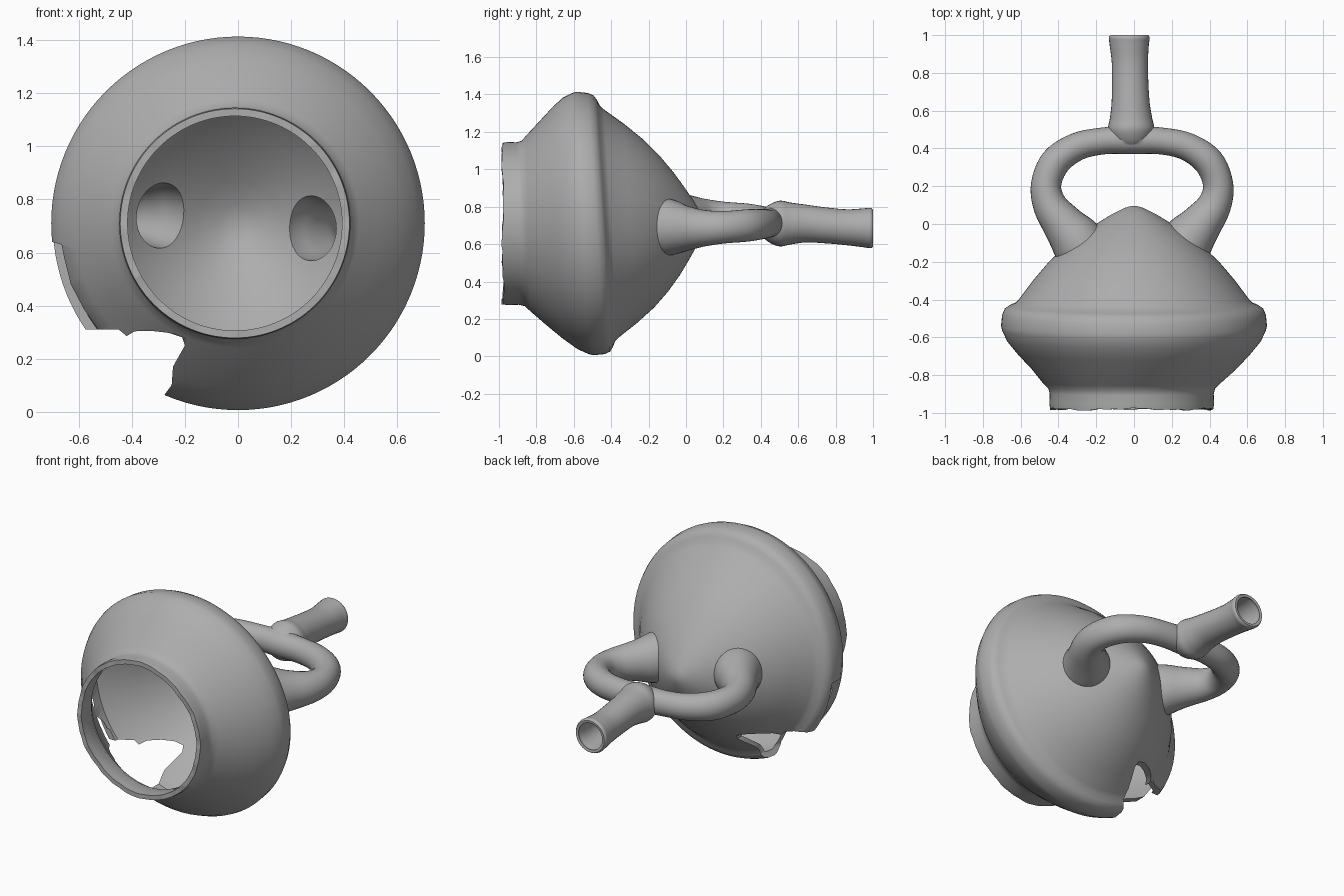
import bpy, bmesh, math
from mathutils import Vector

if "Cube" in bpy.data.objects:
    bpy.data.objects.remove(bpy.data.objects["Cube"])

CZ = 0.71
clay = bpy.data.materials.new("grey clay")
clay.diffuse_color = (0.42, 0.42, 0.42, 1)
clay.use_nodes = True
clay.node_tree.nodes["Principled BSDF"].inputs["Base Color"].default_value = clay.diffuse_color


def mesh_from_rings(name, rings):
    """Closed solid from equal rings, capped with a fan at both ends."""
    bm = bmesh.new()
    loops = [[bm.verts.new(p) for p in ring] for ring in rings]
    n = len(loops[0])
    for a, b in zip(loops, loops[1:]):
        for i in range(n):
            j = (i + 1) % n
            bm.faces.new((a[i], a[j], b[j], b[i]))
    for loop in (loops[0], loops[-1]):
        c = bm.verts.new(sum((v.co for v in loop), Vector()) / n)
        for i in range(n):
            bm.faces.new((loop[i], loop[(i + 1) % n], c))
    bmesh.ops.recalc_face_normals(bm, faces=bm.faces)
    me = bpy.data.meshes.new(name)
    bm.to_mesh(me)
    bm.free()
    me.materials.append(clay)
    ob = bpy.data.objects.new(name, me)
    bpy.context.collection.objects.link(ob)
    return ob


def spline(pts, steps=5):
    """Catmull-Rom through tuples of any length."""
    pts = [Vector(p) for p in pts]
    ext = [2 * pts[0] - pts[1]] + pts + [2 * pts[-1] - pts[-2]]
    out = []
    for k in range(len(pts) - 1):
        p0, p1, p2, p3 = ext[k:k + 4]
        for s in range(steps):
            t = s / steps
            out.append(0.5 * (2 * p1 + (p2 - p0) * t + (2 * p0 - 5 * p1 + 4 * p2 - p3) * t * t
                              + (3 * p1 - p0 - 3 * p2 + p3) * t ** 3))
    return out + [pts[-1]]


def lathe(name, profile, n=112, ragged=0.0):
    """Turn (y, r) points about the lying axis, with the ridge leaning slightly."""
    rings = []
    for k, (y, r) in enumerate(profile):
        ring = []
        for i in range(n):
            a = 2 * math.pi * i / n
            lean = -0.045 * r / 0.7 * math.sin(a) * min(1, max(0, (y + 1) / 0.4))
            chip = ragged * (math.sin(5 * a) + 0.6 * math.sin(13 * a + 1) + 0.4 * math.sin(29 * a)) if k == 0 else 0
            shift = -0.012 if y < -0.8 else 0
            ring.append((r * math.cos(a) + shift, y + lean + chip, CZ + r * math.sin(a)))
        rings.append(ring)
    return mesh_from_rings(name, rings)


def sweep(name, path, scale=1.0, tall=1.0, n=32):
    """Tube along (x, y, z, r) points that stays level."""
    rings = []
    for k, p in enumerate(path):
        d = path[min(k + 1, len(path) - 1)] - path[max(k - 1, 0)]
        side = Vector((d[1], -d[0], 0)).normalized()
        c, r = Vector(p[:3]), p[3] * scale
        rings.append([c + side * r * math.cos(2 * math.pi * i / n)
                      + Vector((0, 0, r * tall * math.sin(2 * math.pi * i / n))) for i in range(n)])
    return mesh_from_rings(name, rings)


def prism(name, outline, y0, y1):
    return mesh_from_rings(name, [[(x, y, z) for x, z in outline] for y in (y0, y1)])


def boolean(target, tool, op):
    m = target.modifiers.new(op, 'BOOLEAN')
    m.operation, m.solver, m.object = op, 'EXACT', tool
    bpy.context.view_layer.objects.active = target
    bpy.ops.object.modifier_apply(modifier=m.name)
    bpy.data.objects.remove(tool)


# double-cone body: collar, flaring shoulder, ridge band, pointed back
collar = [(-0.98, 0.432), (-0.95, 0.436), (-0.90, 0.434), (-0.87, 0.442), (-0.845, 0.468)]
shoulder = [(-0.77, 0.54), (-0.69, 0.615), (-0.62, 0.672), (-0.565, 0.698), (-0.54, 0.704)]
band = [(-0.48, 0.698), (-0.45, 0.685), (-0.433, 0.66), (-0.42, 0.63), (-0.40, 0.61)]
back = [(-0.30, 0.535), (-0.20, 0.45), (-0.12, 0.365), (-0.05, 0.275), (0.0, 0.2), (0.05, 0.12),
        (0.085, 0.05), (0.095, 0.015)]
vessel = lathe("vessel", collar + shoulder + band + back, ragged=0.004)
hollow = lathe("hollow", [(-1.05, 0.402), (-0.95, 0.405), (-0.88, 0.405), (-0.84, 0.43), (-0.69, 0.575),
                          (-0.61, 0.64), (-0.55, 0.668), (-0.48, 0.662), (-0.44, 0.61), (-0.30, 0.497),
                          (-0.20, 0.41), (-0.12, 0.325), (-0.05, 0.235), (0.0, 0.16), (0.05, 0.07),
                          (0.06, 0.02)])

# stirrup handle: one level tube from base to base
half = [(0.24, -0.17, 0.15), (0.30, -0.08, 0.138), (0.365, 0.0, 0.112), (0.435, 0.10, 0.09),
        (0.455, 0.21, 0.08), (0.405, 0.33, 0.08), (0.29, 0.41, 0.074), (0.15, 0.44, 0.071)]
full = [(-x, y, r) for x, y, r in half] + [(0, 0.445, 0.075)] + half[::-1]
stirrup = spline([(x - 0.01, y, 0.715 - 0.025 * x / 0.3 * (1 - max(0, y) / 0.6), r) for x, y, r in full])

# spout with a swollen root and a flared mouth
spout = spline([(-0.012, 0.40, 0.71, 0.06), (-0.013, 0.44, 0.71, 0.098), (-0.015, 0.50, 0.71, 0.122),
                (-0.016, 0.56, 0.71, 0.112), (-0.018, 0.64, 0.71, 0.101), (-0.02, 0.75, 0.70, 0.096),
                (-0.022, 0.86, 0.69, 0.096), (-0.025, 0.95, 0.687, 0.104), (-0.025, 0.985, 0.686, 0.108),
                (-0.025, 1.0, 0.685, 0.100)])
bore = spout[:-1] + [Vector((-0.025, 1.0, 0.685, 0.108)), Vector((-0.025, 1.05, 0.685, 0.11))]

boolean(vessel, sweep("stirrup", stirrup, tall=1.08), 'UNION')
boolean(vessel, sweep("spout", spout), 'UNION')
boolean(vessel, hollow, 'DIFFERENCE')
boolean(vessel, sweep("stirrup_bore", stirrup, scale=0.8, tall=1.08), 'DIFFERENCE')
boolean(vessel, sweep("spout_bore", bore, scale=0.82), 'DIFFERENCE')

# broken opening low on the left, and a chip along the ridge above it
boolean(vessel, prism("break_cutter", [(-0.20, 0.25), (-0.21, 0.28), (-0.26, 0.297), (-0.33, 0.305), (-0.39, 0.303),
                                       (-0.42, 0.285), (-0.45, 0.31), (-0.54, 0.31), (-0.9, 0.3), (-0.6, -0.2),
                                       (-0.32, -0.1), (-0.28, 0.06), (-0.25, 0.10), (-0.245, 0.17)],
                      -0.84, -0.1), 'DIFFERENCE')
boolean(vessel, prism("chip_cutter", [(-0.72, 0.645), (-0.665, 0.63), (-0.655, 0.58), (-0.63, 0.48), (-0.58, 0.385),
                                      (-0.52, 0.30), (-0.8, 0.2)], -0.64, -0.475), 'DIFFERENCE')

# small pit on the upper back
bpy.ops.mesh.primitive_uv_sphere_add(segments=12, ring_count=8, radius=0.018, location=(0.275, -0.215, 1.09))
boolean(vessel, bpy.context.object, 'DIFFERENCE')

bpy.ops.object.select_all(action='DESELECT')
vessel.select_set(True)
bpy.context.view_layer.objects.active = vessel
bpy.ops.object.shade_smooth_by_angle(angle=math.radians(40))
